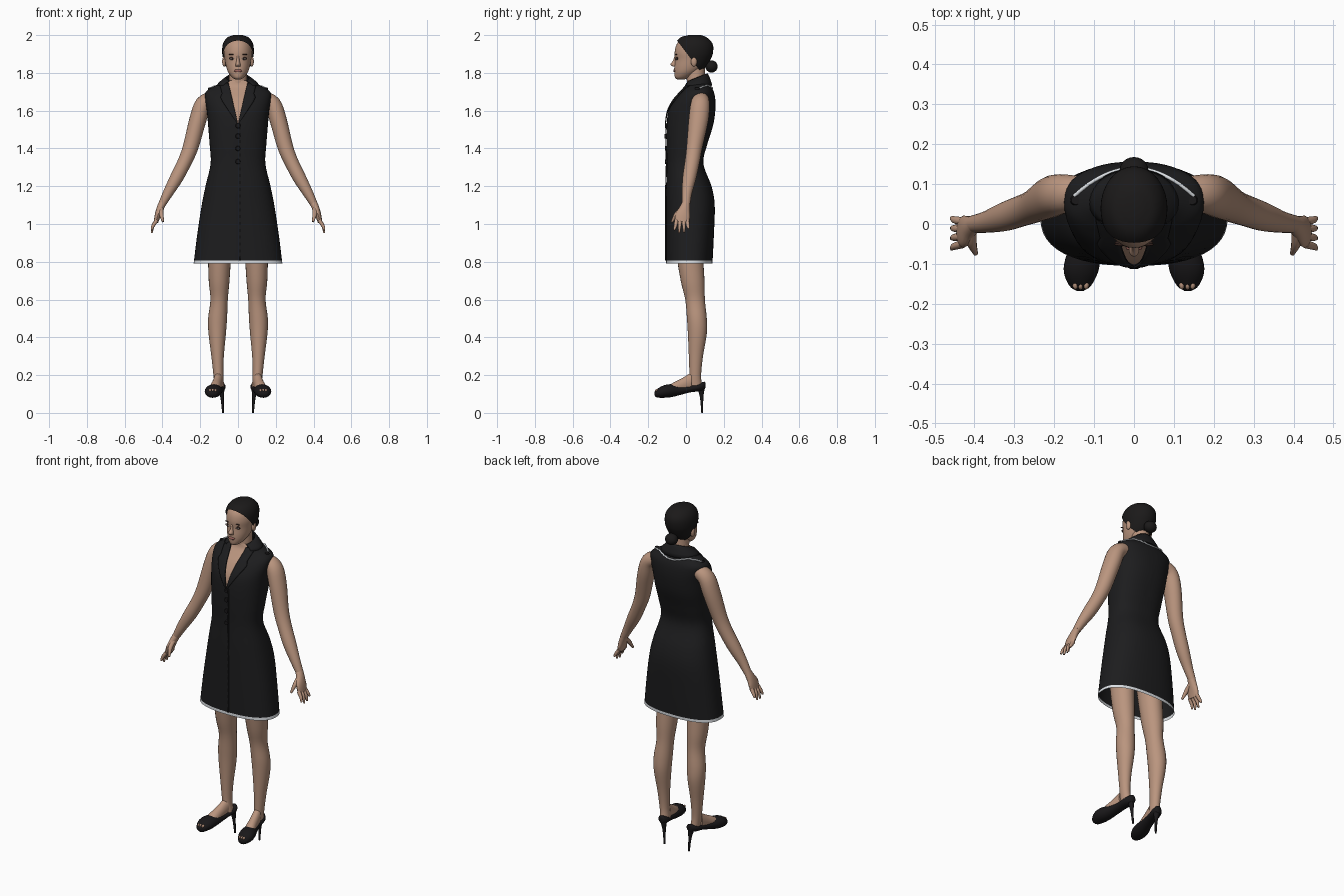
import bpy, bmesh, math
from mathutils import Vector, Matrix

default_cube = bpy.data.objects.get("Cube")
if default_cube:
    bpy.data.objects.remove(default_cube, do_unlink=True)


def material(name, red, green, blue, roughness=0.7):
    mat = bpy.data.materials.new(name)
    mat.use_nodes = True
    mat.diffuse_color = (red, green, blue, 1)
    shader = mat.node_tree.nodes["Principled BSDF"]
    shader.inputs["Base Color"].default_value = (red, green, blue, 1)
    shader.inputs["Roughness"].default_value = roughness
    return mat


SKIN = material("skin", 0.49, 0.30, 0.21)
CLOTH = material("black cloth", 0.012, 0.012, 0.013)
HAIR = material("dark hair", 0.011, 0.010, 0.010)
TRIM = material("white trim", 0.72, 0.75, 0.78)
SHOE = material("black leather", 0.010, 0.009, 0.010, 0.4)
LIPS = material("lips", 0.33, 0.13, 0.11)
EYE = material("eye white", 0.6, 0.55, 0.52)
LASH = material("dark lash", 0.03, 0.015, 0.012)


def finish(name, bm, *mats):
    bmesh.ops.recalc_face_normals(bm, faces=bm.faces)
    mesh = bpy.data.meshes.new(name)
    for face in bm.faces:
        face.smooth = True
    bm.to_mesh(mesh)
    bm.free()
    mesh.set_sharp_from_angle(angle=math.radians(50))
    for mat in mats:
        mesh.materials.append(mat)
    obj = bpy.data.objects.new(name, mesh)
    bpy.context.collection.objects.link(obj)
    return obj


def smooth_path(points, steps=4):
    """Catmull-Rom resampling of tuples of any length."""
    pts = [Vector(p) for p in points]
    pts = [2 * pts[0] - pts[1]] + pts + [2 * pts[-1] - pts[-2]]
    out = []
    for a, b, c, d in zip(pts, pts[1:], pts[2:], pts[3:]):
        for i in range(steps):
            t = i / steps
            out.append(0.5 * (2 * b + (c - a) * t + (2 * a - 5 * b + 4 * c - d) * t ** 2
                              + (3 * b - a - 3 * c + d) * t ** 3))
    return out + [pts[-2]]


def skin_rings(rings, sides=24, power=2.0, caps=True):
    """Skin superellipse rings given as (centre, u, v)."""
    bm = bmesh.new()
    loops = []
    for centre, u, v in rings:
        loop = []
        for i in range(sides):
            a = math.tau * i / sides
            c, s = math.cos(a), math.sin(a)
            cu = math.copysign(abs(c) ** (2 / power), c)
            sv = math.copysign(abs(s) ** (2 / power), s)
            loop.append(bm.verts.new(centre + u * cu + v * sv))
        loops.append(loop)
    for low, high in zip(loops, loops[1:]):
        for i in range(sides):
            j = (i + 1) % sides
            bm.faces.new((low[i], low[j], high[j], high[i]))
    if caps:
        bm.faces.new(loops[0])
        bm.faces.new(loops[-1])
    return bm


def upright(rows, **options):
    """Rows of (z, centre x, half width, front y, back y)."""
    return skin_rings([(Vector((cx, (f + b) / 2, z)), Vector((rx, 0, 0)),
                        Vector((0, (b - f) / 2, 0))) for z, cx, rx, f, b in rows], **options)


def lengthwise(rows, side):
    """Rows of (y, centre x, half width, bottom z, top z)."""
    return skin_rings([(Vector((side * cx, y, (lo + hi) / 2)), Vector((w, 0, 0)),
                        Vector((0, 0, (hi - lo) / 2))) for y, cx, w, lo, hi in smooth_path(rows)])


def tube(rows, side=1, sides=16):
    """Rows of (x, y, z, radius along y, other radius)."""
    rows = smooth_path(rows)
    centres = [Vector((side * r[0], r[1], r[2])) for r in rows]
    rings = []
    for i, row in enumerate(rows):
        t = (centres[min(i + 1, len(rows) - 1)] - centres[max(i - 1, 0)]).normalized()
        u = Vector((0, 1, 0))
        u = (u - t * u.dot(t)).normalized()
        rings.append((centres[i], u * row[3], t.cross(u) * row[4]))
    return skin_rings(rings, sides)


def ball(name, mat, centre, size):
    bm = bmesh.new()
    place = Matrix.Translation(centre) @ Matrix.Diagonal((*size, 1))
    bmesh.ops.create_uvsphere(bm, u_segments=20, v_segments=12, radius=1, matrix=place)
    return finish(name, bm, mat)


def disc(name, mat, centre, radius, rotation):
    bm = bmesh.new()
    place = Matrix.Translation(centre) @ rotation
    bmesh.ops.create_cone(bm, cap_ends=True, segments=20, radius1=radius,
                          radius2=radius * 0.8, depth=0.009, matrix=place)
    return finish(name, bm, mat)


def front_y(rows, x, z, power):
    """Front surface of an upright loft."""
    row = min(rows, key=lambda r: abs(r[0] - z))
    near = [r for r in rows if (r[0] - z) * (row[0] - z) < 0]
    if near:
        other = min(near, key=lambda r: abs(r[0] - z))
        row = row.lerp(other, (z - row[0]) / (other[0] - row[0]))
    inside = max(0, 1 - abs(x / row[2]) ** power) ** (1 / power)
    return (row[3] + row[4]) / 2 - inside * (row[4] - row[3]) / 2


def sheet(name, mat, grid, thickness=0.0):
    bm = bmesh.new()
    verts = [[bm.verts.new(p) for p in line] for line in grid]
    for a, b in zip(verts, verts[1:]):
        for i in range(len(a) - 1):
            bm.faces.new((a[i], a[i + 1], b[i + 1], b[i]))
    obj = finish(name, bm, mat)
    if thickness:
        solid = obj.modifiers.new("thickness", "SOLIDIFY")
        solid.thickness = thickness
        solid.offset = 0
    return obj


# Dress body with a V neckline and a pale hem
POWER = 2.4
dress_rows = smooth_path([
    (0.79, 0, 0.235, -0.105, 0.14), (0.95, 0, 0.215, -0.105, 0.148),
    (1.1, 0, 0.192, -0.105, 0.152), (1.2, 0, 0.172, -0.105, 0.135),
    (1.32, 0, 0.145, -0.102, 0.092), (1.42, 0, 0.15, -0.104, 0.112),
    (1.52, 0, 0.158, -0.103, 0.143), (1.6, 0, 0.165, -0.092, 0.155),
    (1.66, 0, 0.174, -0.06, 0.155), (1.70, 0, 0.17, -0.025, 0.147),
    (1.73, 0, 0.125, 0, 0.13), (1.76, 0, 0.07, 0.008, 0.112)], 5)
bm = upright(dress_rows, sides=48, power=POWER, caps=False)
V_BASE, V_SLOPE, HEM = 1.53, 0.23, 0.806
cuts = [((0, 0, HEM), (0, 0, 1)), ((0, 0, V_BASE), (1, 0, -V_SLOPE)),
        ((0, 0, V_BASE), (-1, 0, -V_SLOPE))]
for point, normal in cuts:
    bmesh.ops.bisect_plane(bm, geom=bm.verts[:] + bm.edges[:] + bm.faces[:],
                           plane_co=point, plane_no=normal)
for face in bm.faces:
    c = face.calc_center_median()
    if c.z < HEM:
        face.material_index = 1
    elif c.y < 0.05 and abs(c.x) < V_SLOPE * (c.z - V_BASE):
        face.material_index = 2
finish("dress", bm, CLOTH, TRIM, SKIN)

# Lapels, front seam and buttons
for side in (-1, 1):
    grid = []
    for i in range(13):
        t = i / 12
        z = V_BASE - 0.01 + 0.225 * t
        inner = V_SLOPE * max(0, z - V_BASE)
        width = 0.06 * min(1, 1.6 * t) if t < 0.75 else 0.048
        xs = [inner + width * k / 5 for k in range(6)]
        grid.append([(side * x, front_y(dress_rows, x, z, POWER) - 0.006, z) for x in xs])
    sheet("lapel", CLOTH, grid, 0.006)
seam = [[(x, front_y(dress_rows, x, z, POWER) - 0.003, z) for x in (0.008, 0.014)]
        for z in [HEM + (V_BASE - HEM) * i / 20 for i in range(21)]]
sheet("front_seam", CLOTH, seam, 0.004)
for z in (1.33, 1.4, 1.465, 1.52):
    disc("button", SHOE, (0, front_y(dress_rows, 0, z, POWER) - 0.004, z), 0.014,
         Matrix.Rotation(math.radians(90), 4, "X"))

# Folded collar open at the front
collar = []
for i in range(29):
    a = math.radians(-135 + 270 * i / 28)
    s, c = math.sin(a), math.cos(a)
    top = Vector((s * 0.06, 0.055 + c * 0.057, 1.772 + 0.024 * c))
    low = Vector((s * 0.112, 0.058 + c * 0.078, 1.732))
    collar.append([top.lerp(low, k / 4) + Vector((0, 0, 0.006 * math.sin(math.pi * k / 4)))
                   for k in range(5)])
sheet("collar", CLOTH, collar, 0.007)


# Piping across the back of the shoulders
def shoulder_top(x, y):
    for z, _, rx, f, b in reversed(dress_rows):
        mid, half = (f + b) / 2, (b - f) / 2
        if abs(x / rx) ** POWER + abs((y - mid) / half) ** POWER < 1:
            return z
    return 1.7


piping = bpy.data.curves.new("shoulder_piping", "CURVE")
piping.dimensions = "3D"
piping.bevel_depth = 0.0045
line = piping.splines.new("POLY")
line.points.add(24)
for i, point in enumerate(line.points):
    x = -0.15 + 0.3 * i / 24
    y = 0.07 + 0.07 * (1 - (x / 0.15) ** 2)
    point.co = (x, y, shoulder_top(x, y) + 0.005, 1)
piping.materials.append(TRIM)
bpy.context.collection.objects.link(bpy.data.objects.new("shoulder_piping", piping))

# Head, neck and hair
head_points = [(1.765, 0, 0.012, -0.045, -0.01), (1.775, 0, 0.03, -0.058, 0.02),
               (1.80, 0, 0.05, -0.062, 0.06), (1.83, 0, 0.062, -0.062, 0.095),
               (1.87, 0, 0.07, -0.058, 0.12), (1.91, 0, 0.076, -0.06, 0.135),
               (1.95, 0, 0.07, -0.05, 0.13), (1.98, 0, 0.048, -0.022, 0.10),
               (1.992, 0, 0.015, 0.02, 0.07)]
head_rows = smooth_path(head_points)
finish("head", upright(head_rows, sides=32), SKIN)
finish("neck", upright([(1.66, 0, 0.06, 0.0, 0.11), (1.74, 0, 0.047, 0.005, 0.1),
                        (1.85, 0, 0.046, 0.0, 0.1)]), SKIN)
bm = upright([(z + (0.008 if z > 1.9 else 0), x, rx + 0.008, f - 0.006, b + 0.009)
              for z, x, rx, f, b in head_rows], sides=32)
bmesh.ops.bisect_plane(bm, geom=bm.verts[:] + bm.edges[:] + bm.faces[:], clear_outer=True,
                       plane_co=(0, -0.035, 1.955), plane_no=(0, -0.165, -0.125))
finish("hair", bm, HAIR)
ball("hair_bun", HAIR, (0, 0.135, 1.834), (0.036, 0.033, 0.032))

# Face
finish("nose", upright(smooth_path([
    (1.892, 0, 0.006, -0.06, -0.045), (1.865, 0, 0.008, -0.069, -0.045),
    (1.846, 0, 0.013, -0.082, -0.045), (1.833, 0, 0.012, -0.07, -0.045)])), SKIN)
ball("lips", LIPS, (0, -0.06, 1.811), (0.021, 0.007, 0.008))
for side in (-1, 1):
    x = 0.031 * side
    y = front_y(head_rows, x, 1.874, 2)
    ball("eyelid", LASH, (x, y + 0.002, 1.876), (0.017, 0.006, 0.008))
    ball("eye", EYE, (x, y, 1.874), (0.013, 0.006, 0.005))
    ball("iris", LASH, (x, y - 0.004, 1.874), (0.005, 0.003, 0.005))
    ball("eyebrow", LASH, (x, front_y(head_rows, x, 1.897, 2), 1.897), (0.019, 0.004, 0.003))
    ball("ear", SKIN, (0.073 * side, 0.042, 1.86), (0.011, 0.016, 0.027))

# Limbs and shoes
for side in (-1, 1):
    finish("arm", tube([
        (0.13, 0.08, 1.665, 0.04, 0.04), (0.183, 0.075, 1.635, 0.05, 0.044),
        (0.213, 0.066, 1.55, 0.052, 0.045), (0.25, 0.045, 1.41, 0.042, 0.041),
        (0.282, 0.033, 1.33, 0.039, 0.037), (0.325, 0.018, 1.245, 0.036, 0.035),
        (0.37, 0.005, 1.165, 0.027, 0.027), (0.402, 0, 1.105, 0.022, 0.02)], side, 24), SKIN)
    finish("palm", tube([
        (0.40, 0, 1.11, 0.022, 0.02), (0.413, -0.008, 1.08, 0.029, 0.019),
        (0.425, -0.018, 1.045, 0.04, 0.016), (0.434, -0.022, 1.01, 0.037, 0.012)], side), SKIN)
    for base, tip, low in ((-0.05, -0.062, 0.968), (-0.031, -0.036, 0.953),
                           (-0.012, -0.01, 0.956), (0.006, 0.015, 0.975)):
        finish("finger", tube([(0.43, base, 1.02, 0.011, 0.011),
                               (0.45, (base + tip) / 2, 0.99, 0.009, 0.009),
                               (0.457, tip, low, 0.005, 0.005)], side, 10), SKIN)
    finish("thumb", tube([(0.408, -0.015, 1.085, 0.014, 0.014),
                          (0.406, -0.05, 1.052, 0.012, 0.012),
                          (0.397, -0.074, 1.012, 0.006, 0.006)], side, 10), SKIN)
    legs = [(1.05, 0.09, 0.07, -0.07, 0.09), (0.85, 0.097, 0.062, -0.052, 0.09),
            (0.7, 0.1, 0.055, -0.028, 0.098), (0.6, 0.1, 0.046, -0.004, 0.1),
            (0.5, 0.108, 0.05, 0.005, 0.11), (0.42, 0.11, 0.046, 0.01, 0.11),
            (0.3, 0.108, 0.033, 0.015, 0.09), (0.2, 0.104, 0.026, 0.018, 0.08),
            (0.14, 0.098, 0.025, 0.015, 0.085)]
    finish("leg", upright(smooth_path([(z, side * x, r, f, b) for z, x, r, f, b in legs])), SKIN)
    finish("foot", lengthwise([
        (-0.1, 0.13, 0.028, 0.09, 0.14), (-0.06, 0.121, 0.03, 0.095, 0.164),
        (-0.02, 0.113, 0.027, 0.105, 0.184), (0.03, 0.104, 0.025, 0.115, 0.215)], side), SKIN)
    finish("shoe", lengthwise([
        (-0.168, 0.135, 0.008, 0.095, 0.11), (-0.155, 0.135, 0.027, 0.082, 0.125),
        (-0.12, 0.133, 0.043, 0.08, 0.145), (-0.08, 0.127, 0.043, 0.083, 0.152),
        (-0.03, 0.114, 0.034, 0.095, 0.146), (0.02, 0.104, 0.03, 0.108, 0.146),
        (0.07, 0.096, 0.031, 0.115, 0.158), (0.096, 0.091, 0.02, 0.122, 0.165),
        (0.103, 0.09, 0.006, 0.135, 0.16)], side), SHOE)
    finish("heel", tube([(0.09, 0.08, 0.135, 0.02, 0.02), (0.084, 0.083, 0.08, 0.009, 0.009),
                         (0.079, 0.086, 0, 0.005, 0.005)], side, 12), SHOE)
    for x in (0.12, 0.134, 0.147):
        ball("toe", SKIN, (side * x, -0.152, 0.118), (0.007, 0.012, 0.009))
    disc("shoulder_button", SHOE, (side * 0.146, 0.06, shoulder_top(0.146, 0.06) + 0.005),
         0.014, Matrix.Identity(4))
